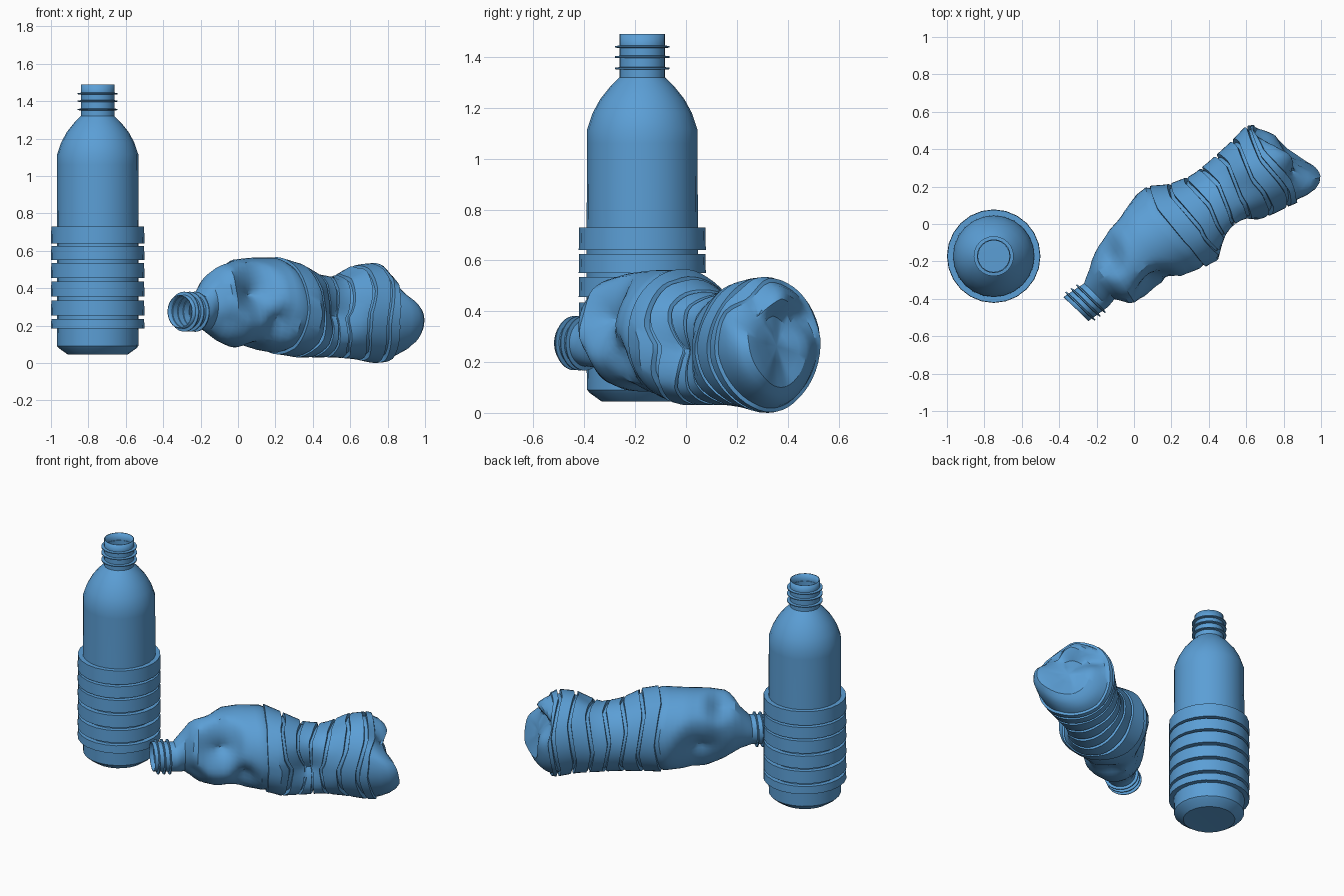
import bpy, bmesh, math
from math import sin, cos, pi, exp, radians

if "Cube" in bpy.data.objects:
    bpy.data.objects.remove(bpy.data.objects["Cube"])

blue = bpy.data.materials.new("blue_plastic")
blue.diffuse_color = (.105, .345, .67, 1)
blue.use_nodes = True
blue.node_tree.nodes["Principled BSDF"].inputs["Base Color"].default_value = blue.diffuse_color

def skin(name, rows, tip):
    """Loft closed rings of points into a thin shell; open at the first ring, closed at the tip."""
    bm = bmesh.new()
    rings = [[bm.verts.new(p) for p in r] for r in rows]
    n = len(rings[0])
    for a, b in zip(rings, rings[1:]):
        for i in range(n):
            j = (i + 1) % n
            bm.faces.new((a[i], a[j], b[j], b[i]))
    c = bm.verts.new(tip)
    for i in range(n):
        bm.faces.new((rings[-1][i], rings[-1][(i + 1) % n], c))
    bmesh.ops.recalc_face_normals(bm, faces=bm.faces)
    me = bpy.data.meshes.new(name)
    bm.to_mesh(me)
    bm.free()
    me.materials.append(blue)
    ob = bpy.data.objects.new(name, me)
    bpy.context.collection.objects.link(ob)
    bpy.ops.object.select_all(action='DESELECT')
    ob.select_set(True)
    bpy.context.view_layer.objects.active = ob
    bpy.ops.object.shade_smooth_by_angle(angle=radians(30))
    wall = ob.modifiers.new("wall", 'SOLIDIFY')
    wall.thickness = .006
    wall.offset = -1
    return ob

# Upright bottle: profile from mouth down to base
prof = [(.09, 1.49)]
for z in (1.44, 1.40, 1.355):                       # neck threads
    prof += [(.09, z + .005), (.107, z + .003), (.107, z - .003), (.09, z - .005)]
prof += [(.09, 1.32), (.125, 1.285), (.165, 1.235), (.195, 1.18), (.217, 1.115),
         (.217, 1.06), (.219, .73)]
for lo, hi in ((.64, .73), (.55, .625), (.455, .535), (.355, .435), (.255, .335), (.185, .235)):
    prof += [(.219, hi), (.248, hi), (.25, lo), (.219, lo)]   # grip bands
prof += [(.217, .09), (.205, .077), (.16, .045)]
N = 24
cx, cy = -.75, -.172
rows = [[(cx + r * cos(2 * pi * i / N), cy + r * sin(2 * pi * i / N), z) for i in range(N)]
        for r, z in prof]
skin("upright_bottle", rows, (cx, cy, .05))

# Crushed bottle: stations along its axis (s, side min, side max, z min, z max)
ST = [(-.52, -.312, -.132, .182, .362), (-.37, -.302, -.128, .18, .362), (-.31, -.285, -.08, .17, .43),
      (-.27, -.325, -.035, .145, .495),
      (-.23, -.366, .0, .115, .525), (-.12, -.378, .08, .08, .55), (0, -.36, .115, .075, .56),
      (.16, -.385, .133, .05, .56), (.27, -.40, .08, .03, .53), (.40, -.35, .055, .03, .47),
      (.52, -.32, .07, .03, .455), (.66, -.347, .095, .02, .52), (.78, -.358, .125, .0, .53),
      (.84, -.36, .11, .0, .525), (1.0, -.36, .05, .04, .47)]
# Dents: s, angle, length, angular width, depth
DENTS = [(-.09, 160, .16, 48, .10), (-.20, 60, .10, 40, .05), (-.02, 262, .09, 30, .03),
         (-.08, 340, .18, 55, .085), (.06, 205, .10, 30, .05), (.43, 180, .15, 48, .075),
         (.90, 120, .12, 38, .08), (.60, 95, .10, 30, .02), (-.24, 215, .08, 40, .03)]

def station(s):
    for a, b in zip(ST, ST[1:]):
        if s <= b[0]:
            f = max(0, (s - a[0]) / (b[0] - a[0]))
            return [p + (q - p) * f for p, q in zip(a[1:], b[1:])]
    return ST[-1][1:]

def wrap(d):
    return (d + 180) % 360 - 180

def tri(x):
    return math.asin(sin(x)) * 2 / pi

def crushed_point(s, k, deg):
    body = min(1, max(0, (s + .36) / .12))
    end = min(1, max(0, (s - .80) / .13))
    # pinched, zig-zag bands
    warp = (.43 - s) * .8 * exp(-((s - .43) / .23) ** 2) * max(0, 1 - abs(wrap(deg - 182)) / 65)
    if s > -.1:
        warp += .018 * tri(radians(deg) * 3 + s * 9) * min(1, (s + .1) / .2)
    s2 = s + (warp if s < .85 else warp * .4)
    t0, t1, z0, z1 = station(s2)
    a = radians(deg)
    kt = k * (1 + .16 * end * max(0, -cos(a)))
    ht, hz = (t1 - t0) / 2 * kt, (z1 - z0) / 2 * k
    depth = 0
    for ds, da, ws, wa, dd in DENTS:
        d = math.hypot((s2 - ds) / ws, wrap(deg - da) / wa)
        depth += dd * max(0, 1 - d) ** 1.1 * 1.2
    depth *= body * min(k * k, 1)
    t = (t0 + t1) / 2 + cos(a) * (ht - depth)
    z = (z0 + z1) / 2 + sin(a) * (hz - depth)
    # mouth tilt, and a slanted base with a lip pushed out and a fold pushed in
    s2 -= (1 - body) * .25 * (t + .22)
    s2 += end * (-(.33 if t > -.14 else .2) * (t + .14)
                 + .04 * exp(-((t + .24) / .08) ** 2 - ((z - .23) / .12) ** 2)
                 - .075 * exp(-((z - .37) / .06) ** 2))
    return (.85 * s2 - .53 * t, .53 * s2 + .85 * t, z)

sec = [(-.503, 1)]
for s in (-.475, -.44, -.405):                      # neck threads
    sec += [(s - .006, 1), (s - .003, 1.18), (s + .003, 1.18), (s + .006, 1)]
sec += [(-.37 + .03 * i, 1) for i in range(18)]     # shoulder and plain body
sec += [(.165, .96), (.168, 1.02)]
for g in (.27, .375, .475, .575, .68, .775):        # grip band grooves
    sec += [(g - .045, 1.01), (g - .011, 1.01), (g - .009, .91), (g + .009, .91), (g + .011, 1.01)]
sec += [(.82, 1.0), (.823, .94), (.86, .92), (.895, .87), (.918, .79), (.93, .68),
        (.915, .5), (.895, .25)]                    # crumpled dished base
M = 48
rows = [[crushed_point(s, k, 360 * i / M) for i in range(M)] for s, k in sec]
last = rows[-1]
tip = [sum(p[i] for p in last) / M for i in range(3)]
bottle = skin("crushed_bottle", rows, tip)
bottle.location.z = -min(v.co.z for v in bottle.data.vertices)
